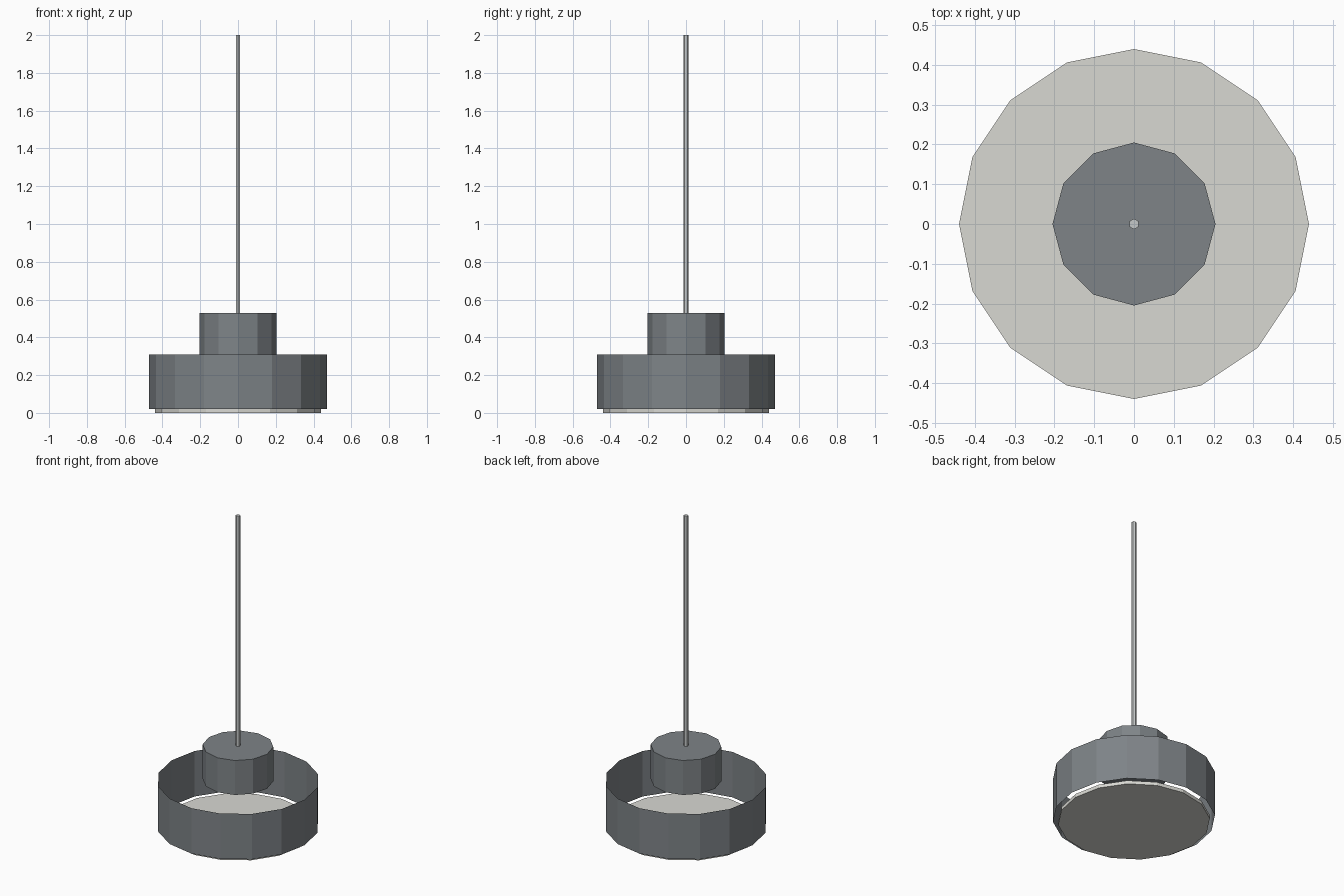
import bpy
import bmesh
from mathutils import Matrix

default = bpy.data.objects.get("Cube")
if default:
    bpy.data.objects.remove(default, do_unlink=True)


def make_material(name, rgb):
    mat = bpy.data.materials.new(name)
    mat.use_nodes = True
    color = (*rgb, 1.0)
    mat.diffuse_color = color
    mat.node_tree.nodes["Principled BSDF"].inputs["Base Color"].default_value = color
    return mat


def add_prism(name, sides, radius, bottom, top, mat, capped=True):
    """Flat-sided upright prism, with one corner on the +y axis."""
    bm = bmesh.new()
    bmesh.ops.create_cone(
        bm, cap_ends=capped, segments=sides, radius1=radius, radius2=radius,
        depth=top - bottom, matrix=Matrix.Translation((0, 0, (bottom + top) / 2)))
    mesh = bpy.data.meshes.new(name)
    bm.to_mesh(mesh)
    bm.free()
    mesh.materials.append(mat)
    obj = bpy.data.objects.new(name, mesh)
    bpy.context.collection.objects.link(obj)
    return obj


dark_grey = make_material("dark grey metal", (0.21, 0.23, 0.245))
warm_white = make_material("warm white diffuser", (0.69, 0.69, 0.65))
light_grey = make_material("light grey cable", (0.56, 0.58, 0.58))

# Light diffuser disc at the bottom
add_prism("diffuser_disc", 16, 0.44, 0.0, 0.022, warm_white)
# Thin shade band, open at both ends
add_prism("shade_band", 16, 0.47, 0.02, 0.31, dark_grey, capped=False)
# Lamp housing above the shade
add_prism("lamp_housing", 12, 0.205, 0.31, 0.53, dark_grey)
# Hanging cable
add_prism("hanging_cable", 6, 0.0135, 0.53, 2.0, light_grey)
